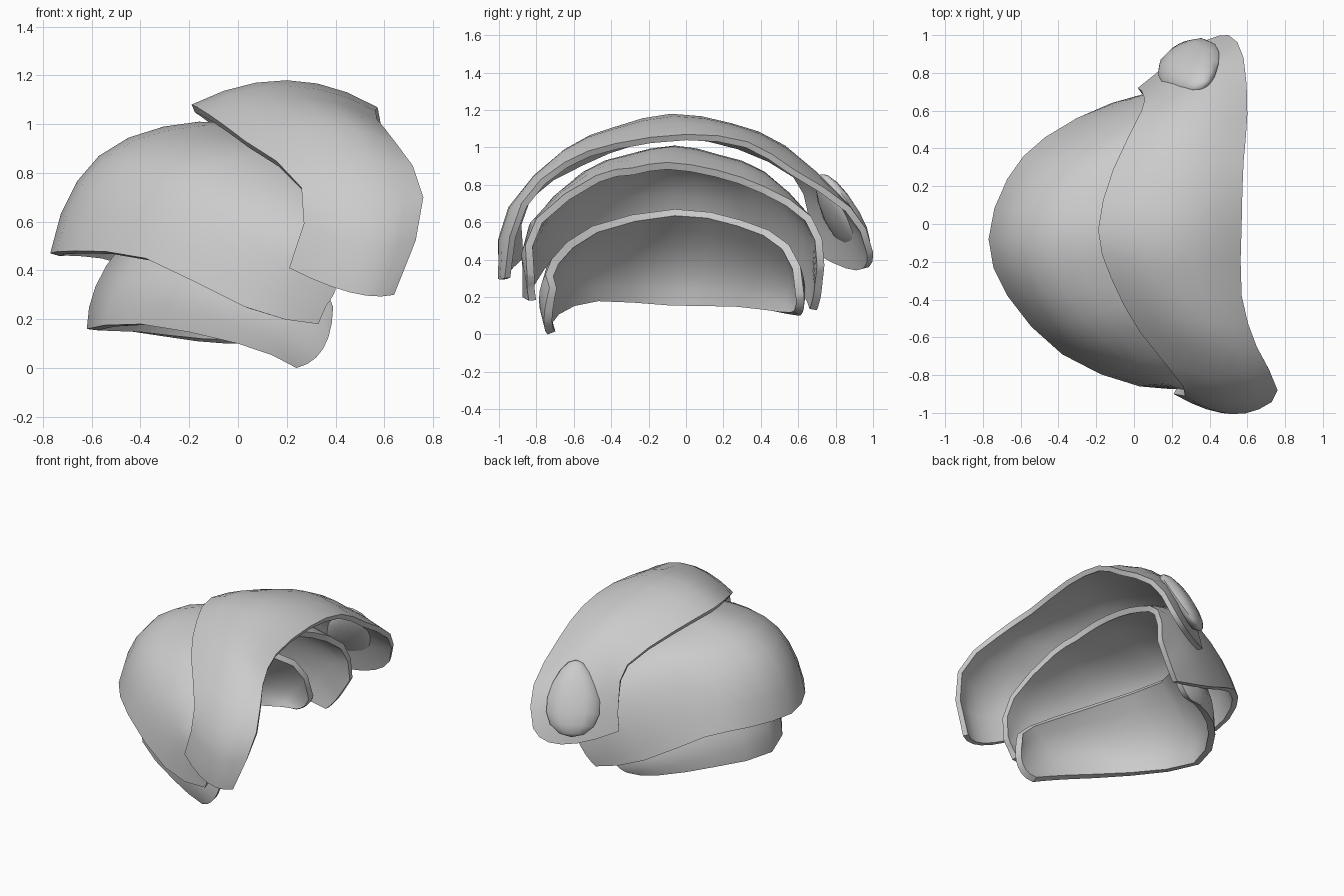
import bpy
import bmesh
import math
from mathutils import Vector, Matrix

default_cube = bpy.data.objects.get("Cube")
if default_cube:
    bpy.data.objects.remove(default_cube, do_unlink=True)

# One plain grey finish for every part
grey = bpy.data.materials.new("plain grey")
grey.use_nodes = True
grey_value = (0.6, 0.6, 0.6, 1)
grey.diffuse_color = grey_value
grey.node_tree.nodes["Principled BSDF"].inputs["Base Color"].default_value = grey_value


def smooth_path(points, steps):
    """Pass a smooth curve through the points and sample it evenly."""
    points = [Vector(p) for p in points]
    before = points[0] * 3 - points[1] * 3 + points[2]
    after = points[-1] * 3 - points[-2] * 3 + points[-3]
    padded = [before] + points + [after]
    path = []
    for a, b, c, d in zip(padded, padded[1:], padded[2:], padded[3:]):
        for step in range(steps):
            t = step / steps
            path.append(b + (c - a) * (t / 2)
                        + (a * 2 - b * 5 + c * 4 - d) * (t * t / 2)
                        + (b * 3 - a - c * 3 + d) * (t * t * t / 2))
    path.append(points[-1])
    return path


def finish_object(name, bm, thickness=0):
    """Turn the bmesh into a named, coloured object with smooth shading."""
    mesh = bpy.data.meshes.new(name)
    bm.to_mesh(mesh)
    bm.free()
    mesh.materials.append(grey)
    obj = bpy.data.objects.new(name, mesh)
    bpy.context.collection.objects.link(obj)
    bpy.ops.object.select_all(action="DESELECT")
    obj.select_set(True)
    bpy.context.view_layer.objects.active = obj
    if thickness:
        shell = obj.modifiers.new("plate thickness", "SOLIDIFY")
        shell.thickness = thickness
        shell.offset = -1
        bpy.ops.object.modifier_apply(modifier=shell.name)
    bpy.ops.object.shade_smooth_by_angle(angle=math.radians(50))


def curved_plate(name, guide_curves, thickness):
    """Loft a plate across guide curves that run from front to back."""
    curves = [smooth_path(curve, 2) for curve in guide_curves]
    columns = [smooth_path(column, 3) for column in zip(*curves)]
    bm = bmesh.new()
    grid = [[bm.verts.new(point) for point in column] for column in columns]
    for column, following in zip(grid, grid[1:]):
        for row in range(len(column) - 1):
            bm.faces.new((column[row], column[row + 1],
                          following[row + 1], following[row]))
    finish_object(name, bm, thickness)


# Upper plate: an arched band with rounded ends
upper_outer_rim = [(.21, -.9, .41), (.26, -.86, .74), (.03, -.57, .93),
                   (-.12, -.29, 1.04), (-.19, -.03, 1.08), (-.11, .29, 1.02),
                   (.04, .6, .86), (.05, .68, .66), (.02, .72, .44)]
upper_ridge = [(.46, -1, .31), (.52, -.95, .68), (.38, -.65, .99),
               (.25, -.38, 1.11), (.2, -.08, 1.18), (.23, .24, 1.13),
               (.29, .53, 1.01), (.33, .82, .71), (.32, .94, .35)]
upper_inner_rim = [(.64, -.97, .3), (.76, -.88, .7), (.65, -.65, .92),
                   (.57, -.38, 1.02), (.57, 0, 1.07), (.58, .33, 1.03),
                   (.6, .58, .88), (.58, .88, .68), (.5, 1, .44)]
curved_plate("upper_plate", [upper_outer_rim, upper_ridge, upper_inner_rim], .035)

# Middle plate: the large dome
dome_outer_rim = [(.33, -.84, .18), (.03, -.86, .25), (-.38, -.69, .45),
                  (-.67, -.38, .48), (-.77, -.08, .47), (-.67, .24, .47),
                  (-.47, .46, .43), (-.12, .64, .24), (.22, .7, .13)]
dome_shoulder = [(.36, -.85, .25), (.1, -.85, .48), (-.22, -.65, .74),
                 (-.47, -.38, .84), (-.57, -.08, .87), (-.48, .2, .83),
                 (-.3, .42, .74), (0, .66, .46), (.28, .72, .2)]
dome_top = [(.38, -.85, .28), (.2, -.84, .58), (0, -.55, .87),
            (-.11, -.32, .96), (-.16, -.06, 1.01), (-.12, .18, .96),
            (-.03, .42, .87), (.14, .66, .6), (.33, .73, .28)]
dome_inner_rim = [(.4, -.85, .32), (.38, -.8, .62), (.3, -.48, .85),
                  (.27, -.29, .89), (.25, -.1, .92), (.27, .16, .88),
                  (.3, .42, .79), (.36, .67, .63), (.38, .74, .37)]
curved_plate("middle_plate",
             [dome_outer_rim, dome_shoulder, dome_top, dome_inner_rim], .04)

# Lower plate: a narrower band tucked under the dome
lower_outer_rim = [(.24, -.74, 0), (0, -.72, .1), (-.4, -.5, .18),
                   (-.62, -.08, .16), (-.44, .3, .15), (-.17, .54, .11),
                   (.03, .61, .1)]
lower_middle = [(.35, -.76, .08), (.1, -.76, .28), (-.27, -.55, .4),
                (-.54, -.08, .42), (-.35, .32, .38), (-.1, .59, .28),
                (.1, .63, .14)]
lower_inner_rim = [(.39, -.73, .25), (.28, -.72, .4), (-.05, -.5, .58),
                   (-.3, -.06, .67), (-.13, .3, .61), (.06, .55, .48),
                   (.15, .63, .22)]
curved_plate("lower_plate", [lower_outer_rim, lower_middle, lower_inner_rim], .045)

# Teardrop boss lying on the back end of the upper plate
bm = bmesh.new()
bmesh.ops.create_uvsphere(bm, u_segments=12, v_segments=8, radius=1)
for vert in bm.verts:
    vert.co.x *= .17 * (1 - .25 * vert.co.z)
    vert.co.y *= .07
    vert.co.z *= .25
turn = Matrix.Rotation(math.radians(28), 4, "Z") @ Matrix.Rotation(math.radians(30), 4, "X")
bm.transform(Matrix.Translation((.3, .83, .64)) @ turn)
finish_object("back_boss", bm)
